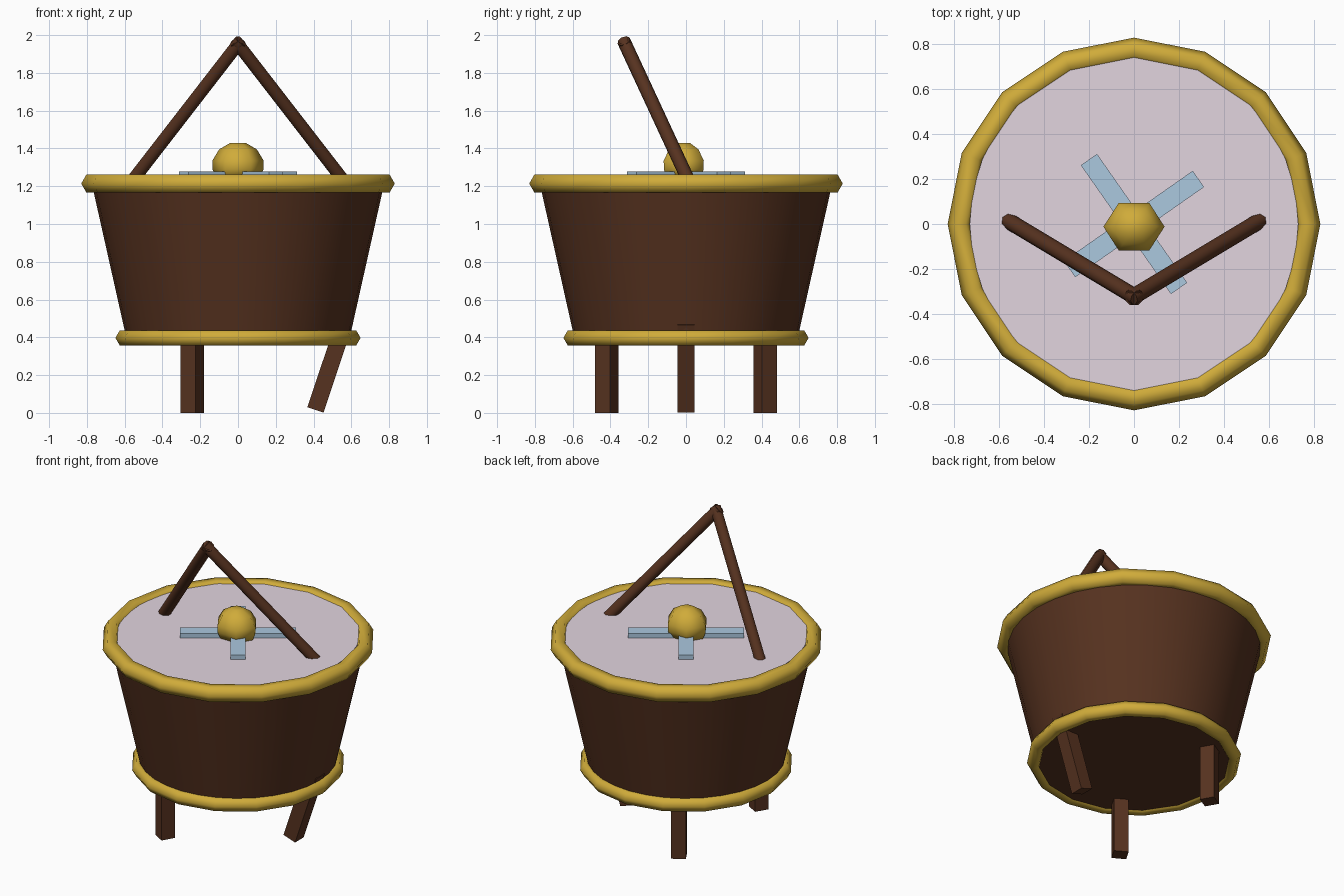
import bpy, bmesh
from math import cos, sin, pi, radians
from mathutils import Vector, Matrix

if "Cube" in bpy.data.objects:
    bpy.data.objects.remove(bpy.data.objects["Cube"], do_unlink=True)


def material(name, rgb):
    m = bpy.data.materials.new(name)
    m.use_nodes = True
    m.diffuse_color = (*rgb, 1)
    m.node_tree.nodes["Principled BSDF"].inputs["Base Color"].default_value = (*rgb, 1)
    return m


wood = material("dark_brown_wood", (0.094, 0.032, 0.014))
gold = material("gold", (0.63, 0.41, 0.042))
lilac = material("pale_lilac", (0.76, 0.66, 0.74))
blue = material("pale_blue", (0.41, 0.58, 0.74))


def finish(name, bm, mat, smooth_angle=None):
    bmesh.ops.recalc_face_normals(bm, faces=bm.faces)
    mesh = bpy.data.meshes.new(name)
    bm.to_mesh(mesh)
    bm.free()
    mesh.materials.append(mat)
    ob = bpy.data.objects.new(name, mesh)
    bpy.context.collection.objects.link(ob)
    if smooth_angle:
        bpy.ops.object.select_all(action='DESELECT')
        ob.select_set(True)
        bpy.context.view_layer.objects.active = ob
        bpy.ops.object.shade_smooth_by_angle(angle=radians(smooth_angle))
    return ob


def lathe(name, profile, sides, mat, smooth_angle, scale=(1, 1), loop=False, shift_y=0):
    """Spin (radius, height) points around z; cap the ends unless looped."""
    bm = bmesh.new()
    rings = []
    for r, z in profile:
        rings.append([bm.verts.new((r * scale[0] * cos(2 * pi * i / sides),
                                    r * scale[1] * sin(2 * pi * i / sides) + shift_y, z))
                      for i in range(sides)])
    pairs = list(zip(rings, rings[1:]))
    if loop:
        pairs.append((rings[-1], rings[0]))
    else:
        bm.faces.new(rings[0])
        bm.faces.new(rings[-1])
    for a, b in pairs:
        for i in range(sides):
            j = (i + 1) % sides
            bm.faces.new((a[i], a[j], b[j], b[i]))
    return finish(name, bm, mat, smooth_angle)


def box(name, size, matrix, mat):
    bm = bmesh.new()
    bmesh.ops.create_cube(bm, size=1, matrix=matrix @ Matrix.Diagonal((*size, 1)))
    return finish(name, bm, mat)


def hoop(name, radius, z, thick):
    """Hexagonal-section ring with flat top and bottom."""
    section = [(radius + thick * cos(k * pi / 3), z + thick * sin(k * pi / 3)) for k in range(6)]
    return lathe(name, section, 16, gold, 80, loop=True)


# Tub body, hoops and lid
lathe("tub", [(0.584, 0.365), (0.771, 1.20)], 32, wood, 30)
hoop("top_hoop", 0.776, 1.214, 0.054)
hoop("bottom_hoop", 0.603, 0.397, 0.046)
lathe("lid", [(1, 1.19), (1, 1.248)], 32, lilac, 30, scale=(0.732, 0.748))

# Crossed bars and knob on the lid
for i, name in enumerate(("cross_bar_long", "cross_bar_across")):
    turn = Matrix.Rotation(radians(35 + 90 * i), 4, 'Z')
    box(name, (0.7, 0.088, 0.03), Matrix.Translation((0, 0, 1.262)) @ turn, blue)
lathe("lid_knob", [(0.115, 1.245), (0.135, 1.29), (0.136, 1.335),
                   (0.10, 1.395), (0.04, 1.43)],
      6, gold, 80, scale=(1, 0.9), shift_y=-0.012)

# Two rods crossing at the peak of the handle
for side, name in ((1, "handle_rod_left"), (-1, "handle_rod_right")):
    low, high = Vector((side * 0.578, 0.025, 1.205)), Vector((side * -0.014, -0.33, 1.97))
    axis = high - low
    bm = bmesh.new()
    bmesh.ops.create_cone(bm, cap_ends=True, segments=8, radius1=0.036, radius2=0.036,
                          depth=axis.length,
                          matrix=Matrix.Translation((low + high) / 2)
                          @ axis.to_track_quat('Z', 'Y').to_matrix().to_4x4())
    finish(name, bm, wood, 50)

# Three legs: two upright, one splayed
for angle, name in ((120, "back_leg"), (240, "front_leg")):
    m = Matrix.Rotation(radians(angle), 4, 'Z') @ Matrix.Translation((0.485, 0, 0.215))
    box(name, (0.09, 0.09, 0.43), m, wood)
tilt = Matrix.Rotation(radians(18.5), 4, 'Y')
box("splayed_leg", (0.09, 0.09, 0.49),
    Matrix.Translation((0.41, 0, 0.016)) @ tilt @ Matrix.Translation((0, 0, 0.245)), wood)
